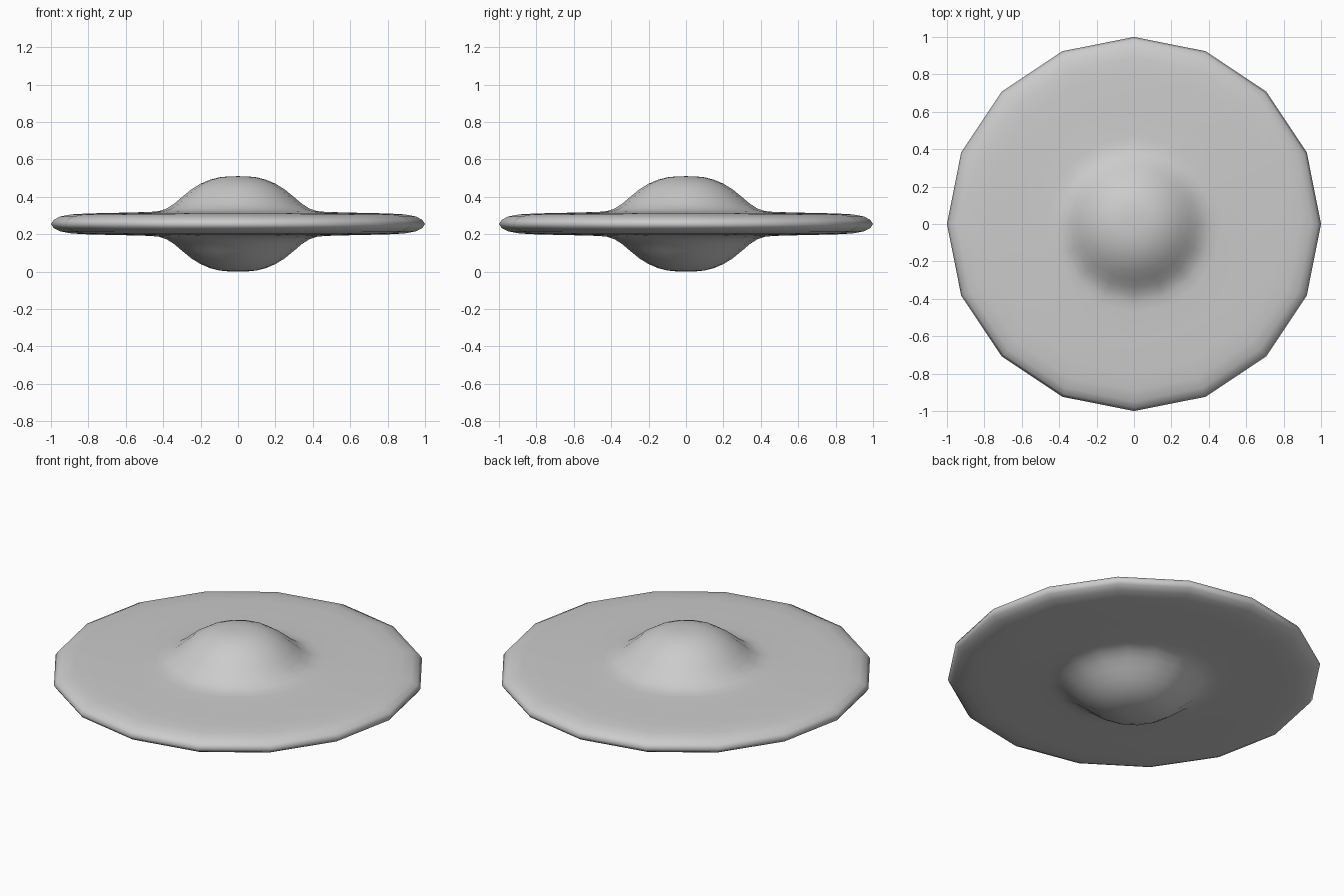
import bpy, bmesh, math

if "Cube" in bpy.data.objects:
    bpy.data.objects.remove(bpy.data.objects["Cube"])

SIDES = 16
MID = 0.255

# Half profile: (radius, height above the mid plane), dome centre to rim
half = [(0.05, 0.254), (0.10, 0.249), (0.15, 0.236), (0.20, 0.215), (0.25, 0.184),
        (0.30, 0.143), (0.34, 0.109), (0.38, 0.083), (0.42, 0.069), (0.47, 0.064),
        (0.62, 0.060), (0.80, 0.056), (0.89, 0.051), (0.95, 0.040), (0.985, 0.022)]
profile = [(r, MID + h) for r, h in half] + [(1.0, MID)] + [(r, MID - h) for r, h in reversed(half)]

# Lathe the disc with its upper and lower domes
bm = bmesh.new()
rings = []
for r, z in profile:
    rings.append([bm.verts.new((r * math.cos(2 * math.pi * i / SIDES),
                                r * math.sin(2 * math.pi * i / SIDES), z)) for i in range(SIDES)])
for a, b in zip(rings, rings[1:]):
    for i in range(SIDES):
        j = (i + 1) % SIDES
        bm.faces.new((a[i], b[i], b[j], a[j]))

# Close both poles
for ring, z in ((rings[0], 2 * MID), (rings[-1], 0.0)):
    pole = bm.verts.new((0, 0, z))
    for i in range(SIDES):
        bm.faces.new((pole, ring[i], ring[(i + 1) % SIDES]))
bmesh.ops.recalc_face_normals(bm, faces=bm.faces)
for f in bm.faces:
    f.smooth = True

mesh = bpy.data.meshes.new("saucer_body")
bm.to_mesh(mesh)
bm.free()
bpy.context.collection.objects.link(bpy.data.objects.new("saucer_body", mesh))
